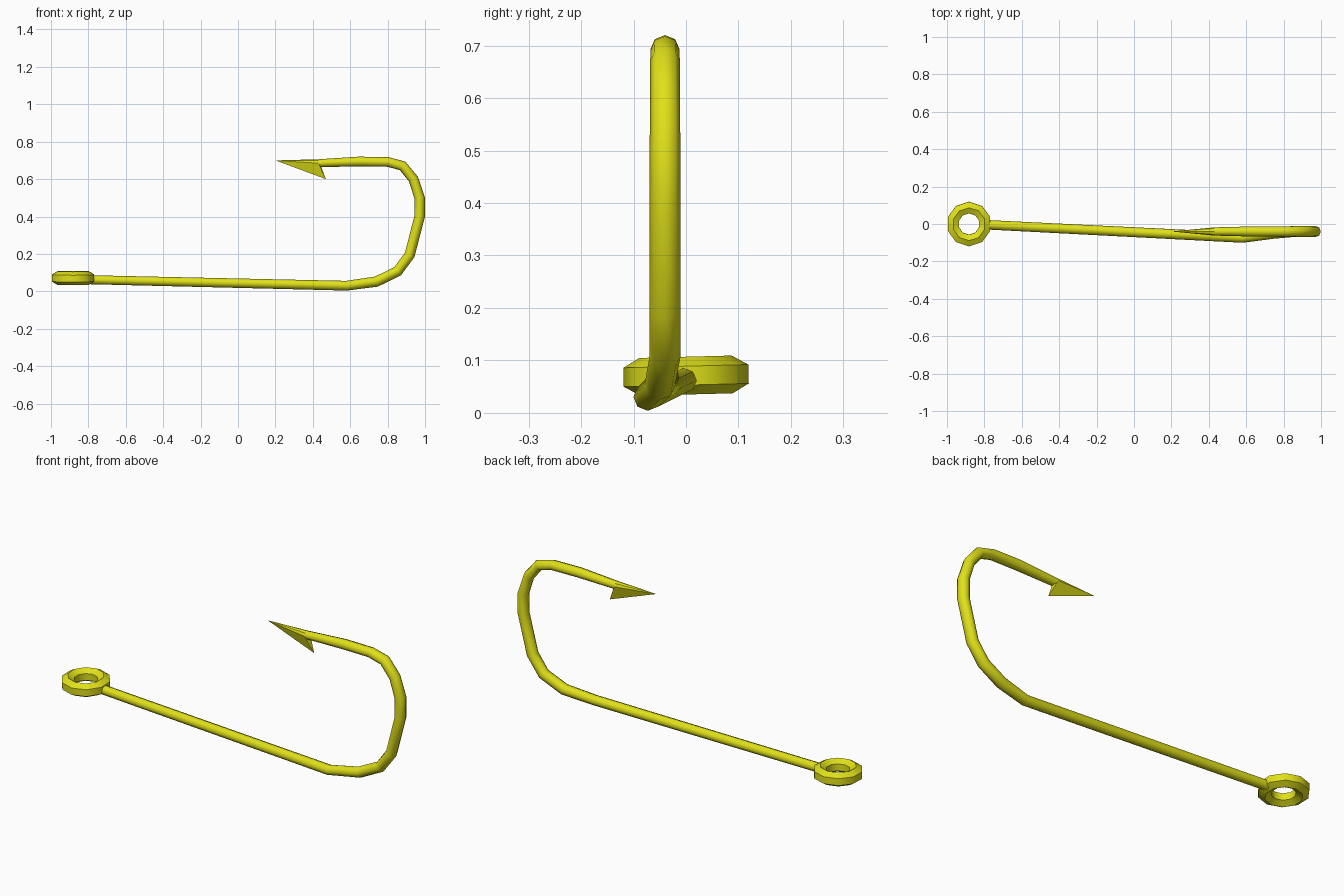
import bpy, bmesh, math
from mathutils import Vector

if "Cube" in bpy.data.objects:
    bpy.data.objects.remove(bpy.data.objects["Cube"])

mat = bpy.data.materials.new("yellow")
mat.diffuse_color = (0.75, 0.75, 0.01, 1)
mat.use_nodes = True
mat.node_tree.nodes["Principled BSDF"].inputs["Base Color"].default_value = mat.diffuse_color


def finish(ob, angle):
    ob.data.materials.clear()
    ob.data.materials.append(mat)
    bpy.ops.object.select_all(action='DESELECT')
    ob.select_set(True)
    bpy.context.view_layer.objects.active = ob
    bpy.ops.object.shade_smooth_by_angle(angle=math.radians(angle))


def mesh_object(name, bm, angle):
    bmesh.ops.recalc_face_normals(bm, faces=bm.faces)
    me = bpy.data.meshes.new(name)
    bm.to_mesh(me)
    bm.free()
    ob = bpy.data.objects.new(name, me)
    bpy.context.collection.objects.link(ob)
    finish(ob, angle)
    return ob


# shank and bend: one eight-sided wire swept along a path (x, y, z, radius)
Y = -0.04
path = [(-0.79, -0.004, 0.062, 0.024), (0.58, -0.073, 0.030, 0.026),
        (0.74, -0.05, 0.052, 0.028), (0.853, Y, 0.107, 0.028),
        (0.918, Y, 0.195, 0.028), (0.971, Y, 0.40, 0.028),
        (0.971, Y, 0.50, 0.028), (0.938, Y, 0.60, 0.027),
        (0.88, Y, 0.671, 0.027), (0.80, Y, 0.692, 0.026),
        (0.645, Y, 0.694, 0.026), (0.43, Y, 0.685, 0.021)]
SIDES = 8
pts = [Vector(p[:3]) for p in path]
bm = bmesh.new()
rings = []
for i, p in enumerate(pts):
    a = (p - pts[i - 1]).normalized() if i else Vector()
    b = (pts[i + 1] - p).normalized() if i + 1 < len(pts) else Vector()
    t = (a + b).normalized()
    n = t.cross(Vector((0, 1, 0))).normalized()
    s = n.cross(t)
    r = path[i][3]
    rings.append([bm.verts.new(p + r * (n * math.cos(k) + s * math.sin(k) * 1.05))
                  for k in (math.tau * j / SIDES for j in range(SIDES))])
for r0, r1 in zip(rings, rings[1:]):
    for j in range(SIDES):
        k = (j + 1) % SIDES
        bm.faces.new((r0[j], r0[k], r1[k], r1[j]))
bm.faces.new(rings[0])
bm.faces.new(rings[-1])
end_ring = [v.co.copy() for v in rings[-1]]
mesh_object("hook_wire", bm, 50)

# barbed point: hull of the wire end, the sharp tip and the barb
bm = bmesh.new()
for co in end_ring + [Vector((0.20, Y, 0.70)), Vector((0.47, Y, 0.60))]:
    bm.verts.new(co)
bmesh.ops.convex_hull(bm, input=bm.verts)
mesh_object("barbed_point", bm, 30)

# eye: ten-segment ring with a hexagonal section standing on its corner
bm = bmesh.new()
MAJ, MIN, R, r = 10, 6, 0.088, 0.036
eye = []
for i in range(MAJ):
    a = math.tau * (i + 0.5) / MAJ
    row = []
    for j in range(MIN):
        b = math.tau * (j + 0.5) / MIN
        d = R + r * math.cos(b)
        row.append(bm.verts.new((d * math.cos(a), d * math.sin(a), r * math.sin(b))))
    eye.append(row)
for i in range(MAJ):
    for j in range(MIN):
        i2, j2 = (i + 1) % MAJ, (j + 1) % MIN
        bm.faces.new((eye[i][j], eye[i2][j], eye[i2][j2], eye[i][j2]))
ob = mesh_object("line_eye", bm, 50)
ob.location = (-0.882, 0, 0.071)
ob.rotation_euler = (math.radians(1.5), 0, 0)
